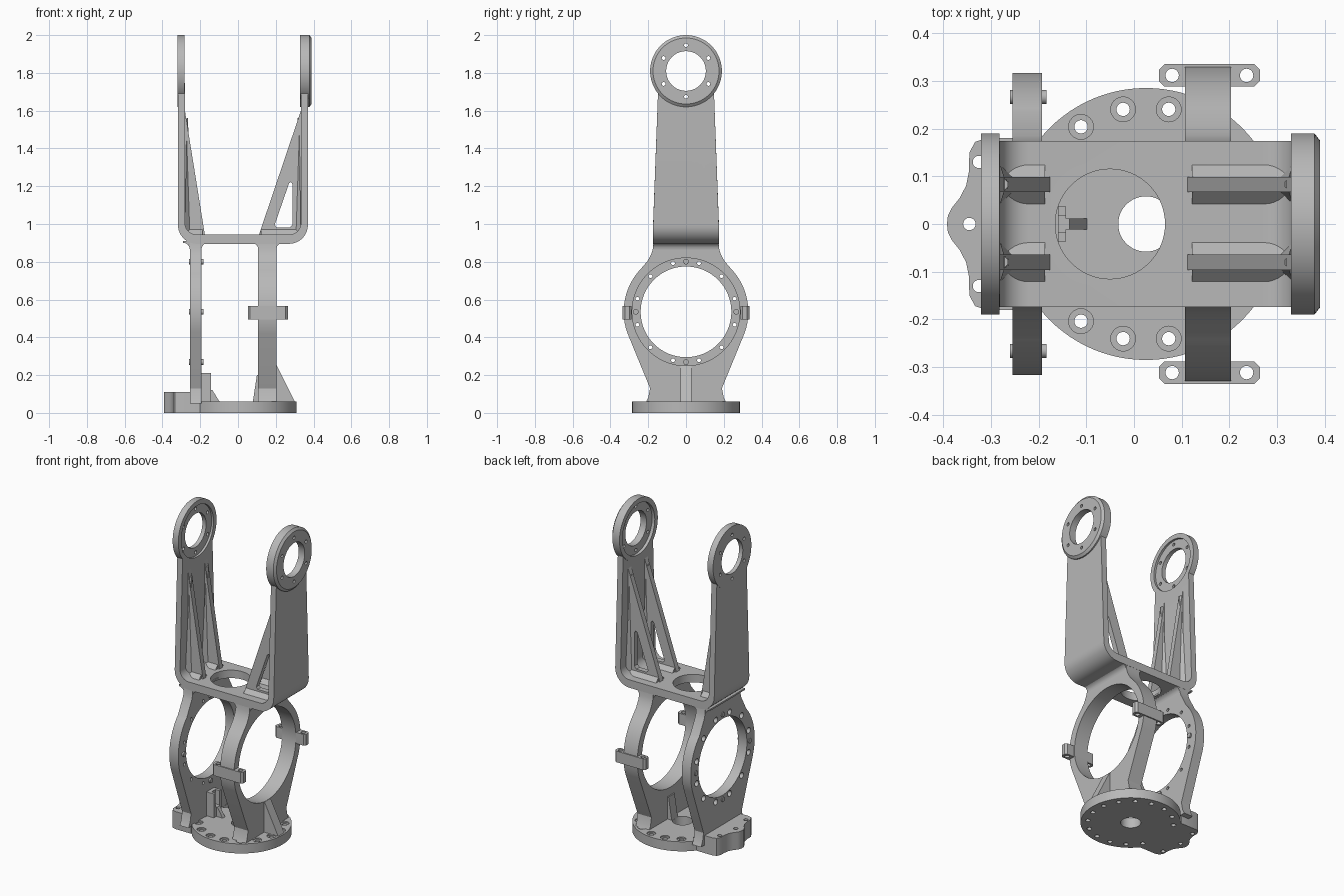
import bpy, bmesh, math
from mathutils import Vector

cube = bpy.data.objects.get("Cube")
if cube:
    bpy.data.objects.remove(cube, do_unlink=True)

metal = bpy.data.materials.new("cast grey metal")
metal.use_nodes = True
GREY = (0.48, 0.48, 0.48, 1)
metal.diffuse_color = GREY
metal.node_tree.nodes["Principled BSDF"].inputs["Base Color"].default_value = GREY

AXES = {"x": lambda u, v, w: (w, u, v),
        "y": lambda u, v, w: (u, w, v),
        "z": lambda u, v, w: (u, v, w)}


def circle(u, v, r, n=48):
    return arc(u, v, r, 0, 360 - 360 / n, n)


def arc(u, v, r, a, b, n):
    angles = [math.radians(a + (b - a) * i / (n - 1)) for i in range(n)]
    return [(u + r * math.cos(t), v + r * math.sin(t)) for t in angles]


def ring_points(u, v, r, n, start=0):
    return arc(u, v, r, start, start + 360 - 360 / n, n)


def add_prism(bm, pts, axis, a, b, end_scale=1):
    """Extrude a 2D outline along an axis; the far end may shrink."""
    place = AXES[axis]
    cu = sum(p[0] for p in pts) / len(pts)
    cv = sum(p[1] for p in pts) / len(pts)
    near = [bm.verts.new(place(u, v, a)) for u, v in pts]
    far = [bm.verts.new(place(cu + (u - cu) * end_scale, cv + (v - cv) * end_scale, b))
           for u, v in pts]
    faces = [bm.faces.new(near), bm.faces.new(far)]
    for i in range(len(pts)):
        j = (i + 1) % len(pts)
        faces.append(bm.faces.new((near[i], near[j], far[j], far[i])))
    bmesh.ops.recalc_face_normals(bm, faces=faces)


def part(name, *prisms):
    bm = bmesh.new()
    for p in prisms:
        add_prism(bm, *p)
    mesh = bpy.data.meshes.new(name)
    bm.to_mesh(mesh)
    bm.free()
    obj = bpy.data.objects.new(name, mesh)
    bpy.context.collection.objects.link(obj)
    mesh.materials.append(metal)
    return obj


def cut(obj, *prisms):
    """Subtract prisms and bake the result into the part."""
    cutter = part("cutter", *prisms)
    cutter.hide_render = True
    mod = obj.modifiers.new("cut", "BOOLEAN")
    mod.operation, mod.solver, mod.object = "DIFFERENCE", "EXACT", cutter
    bpy.context.view_layer.update()
    baked = bpy.data.meshes.new_from_object(
        obj.evaluated_get(bpy.context.evaluated_depsgraph_get()))
    obj.modifiers.clear()
    obj.data = baked
    bpy.data.objects.remove(cutter, do_unlink=True)


def mirrored(half):
    """Close a half outline by reflecting it across u = 0."""
    return half + [(-u, v) for u, v in reversed(half) if abs(u) > 1e-6]


# Base disc with counterbored bolt circle
CX = 0.025
bolts = ring_points(CX, 0, 0.245, 16, 11.25)
base = part("base_disc", (circle(CX, 0, 0.285, 96), "z", 0, 0.06))
cut(base, (circle(CX, 0, 0.058), "z", -0.1, 0.2),
    *[(circle(u, v, 0.014, 20), "z", -0.1, 0.2) for u, v in bolts])
cut(base, *[(circle(u, v, 0.026, 24), "z", 0.052, 0.2) for u, v in bolts])

# Side flange with a rounded lug
half = [(0.18, -0.2), (0.18, -0.31), (0.172, -0.333), (0.15, -0.345), (0.11, -0.346),
        (0.08, -0.352), (0.055, -0.365), (0.035, -0.381), (0.018, -0.39), (0, -0.392)]
flange = part("side_flange", ([(x, y) for y, x in mirrored(half)], "z", 0, 0.11))
cut(flange, *[(circle(x, y, 0.013, 20), "z", -0.1, 0.2)
              for x, y in ((-0.345, 0), (-0.325, 0.13), (-0.325, -0.13))])

# Two upright ring plates
RZ = 0.535


def ring_outline(r):
    foot = [(0.215, 0.05), (0.2, 0.08), (0.19, 0.13)]
    neck = [(0.205, 0.802), (0.185, 0.838), (0.175, 0.87), (0.172, 0.91)]
    return mirrored(foot + arc(0, RZ, r, -20, 43, 24) + neck)


left_ring = part("bolted_ring_plate", (ring_outline(0.317), "x", -0.255, -0.193))
cut(left_ring, (circle(0, RZ, 0.24, 96), "x", -0.4, 0))
holes = ring_points(0, RZ, 0.266, 12, 15)
cut(left_ring, *[(circle(u, v, 0.01, 16), "x", -0.4, 0) for u, v in holes])
cut(left_ring, *[(circle(u, v, 0.018, 20), "x", -0.4, -0.225) for u, v in holes])
part("ring_screws", *[(circle(u, v, 0.015, 16), "x", -0.26, -0.183)
                      for u, v in ring_points(0, RZ, 0.266, 4)])

right_ring = part("open_ring_plate", (ring_outline(0.33), "x", 0.107, 0.203))
cut(right_ring, (circle(0, RZ, 0.285, 96), "x", 0, 0.4))

# Clamp lugs on both sides of the open ring
for side, label in ((1, "back"), (-1, "front")):
    y0, y1 = 0.288 * side, 0.335 * side
    c = 0.012 * side
    outline = [(0.052, y0 + c), (0.064, y0), (0.252, y0), (0.264, y0 + c),
               (0.264, y1 - c), (0.252, y1), (0.064, y1), (0.052, y1 - c)]
    lug = part(label + "_clamp_lug", (outline, "z", 0.495, 0.565))
    cut(lug, *[(circle(x, (y0 + y1) / 2, 0.014, 20), "z", 0.4, 0.7) for x in (0.08, 0.236)])

# Gussets and sensor post on the base
part("outer_gusset", ([(0.195, 0.25), (0.205, 0.25), (0.3, 0.06), (0.195, 0.06)],
                      "y", -0.03, 0.03))
part("inner_gusset", ([(0.11, 0.2), (0.1, 0.2), (0.078, 0.055), (0.11, 0.055)],
                      "y", -0.03, 0.03))
post = part("small_post", ([(-0.037, 0.055), (0.037, 0.055), (0.037, 0.21), (-0.037, 0.21)],
                           "x", -0.195, -0.142))
cut(post, ([(-0.018, 0.12), (0.018, 0.12), (0.018, 0.3), (-0.018, 0.3)], "x", -0.17, -0.1))
part("post_rib", ([(-0.145, 0.12), (-0.135, 0.12), (-0.095, 0.055), (-0.145, 0.055)],
                  "y", -0.012, 0.012))

# Fork: deck and two arms as one U-shaped profile
XL, XR, R = -0.318, 0.37, 0.1
TOP, BOT, T = 1.75, 0.895, 0.037
outer = ([(XL, TOP)] + arc(XL + R, BOT + R, R, 180, 270, 12)
         + arc(XR - R, BOT + R, R, 270, 360, 12) + [(XR, TOP)])
ri = 0.06
inner = ([(XR - T, TOP)] + arc(XR - T - ri, 0.945 + ri, ri, 360, 270, 10)
         + arc(XL + T + ri, 0.945 + ri, ri, 270, 180, 10) + [(XL + T, TOP)])
fork = part("fork", (outer + inner, "y", -0.174, 0.174))
for v in fork.data.vertices:
    if v.co.z > 1.5:
        v.co.y *= 0.84
cut(fork, (circle(-0.05, 0, 0.115, 64), "z", 0.8, 1.1))

# Concave fillets where the ring plates meet the deck
for x, s in ((-0.255, -1), (-0.193, 1), (0.107, -1), (0.203, 1)):
    curve = arc(0.035, 0.865, 0.035, 180, 90, 7)
    shape = [(-0.01, 0.865)] + curve + [(0.035, 0.91), (-0.01, 0.91)]
    part("deck_fillet", ([(x + s * u, v) for u, v in shape], "y", -0.172, 0.172))

# Pivot rings at the arm tips
PZ = 1.81
left_eye = part("left_eye", (circle(0, PZ, 0.19, 80), "x", -0.282, -0.321))
right_eye = part("right_eye", (circle(0, PZ, 0.19, 80), "x", 0.329, 0.378))
right_rim = part("right_eye_chamfer", (circle(0, PZ, 0.19, 80), "x", 0.378, 0.39, 0.92))
eye_holes = [(circle(0, PZ, 0.105, 64), "x", -0.6, 0.6)]
eye_holes += [(circle(u, v, 0.01, 16), "x", -0.6, 0.6)
              for u, v in ring_points(0, PZ, 0.137, 6, 30)]
for obj in (left_eye, right_eye, right_rim, fork):
    cut(obj, *eye_holes)
for obj in (left_eye, right_eye, fork):
    cut(obj, (circle(0, PZ, 0.16, 64), "x", -0.295, 0.348))

# Triangular ribs with flared feet inside each arm
for label, wall, toe, s in (("left", XL + T, -0.175, 1), ("right", XR - T, 0.11, -1)):
    for y in (0.083, -0.08):
        back = wall - s * 0.01
        rib = part(label + "_rib", ([(toe, 0.94), (back, 0.94), (back, 1.6), (wall, 1.6)],
                                    "y", y - 0.016, y + 0.016))
        if label == "right":
            cut(rib, ([(0.194, 0.995), (0.204, 0.982), (0.275, 0.982), (0.289, 0.998),
                       (0.289, 1.21), (0.28, 1.222), (0.27, 1.215)], "y", -0.3, 0.3))
        foot = [(y - 0.042, 0.944), (y + 0.042, 0.944), (y + 0.016, 0.97), (y - 0.016, 0.97)]
        part(label + "_rib_foot", (foot, "x", toe + s * -0.012, wall))
        root = [(wall, y - 0.042), (wall, y + 0.042),
                (wall + s * 0.026, y + 0.016), (wall + s * 0.026, y - 0.016)]
        part(label + "_rib_root", (root, "z", 0.945, 1.56, 0.3))

# Smooth the curved sides, keep crisp edges
bpy.ops.object.select_all(action="DESELECT")
for obj in bpy.context.scene.objects:
    if obj.type == "MESH" and metal.name in obj.data.materials:
        obj.select_set(True)
        bpy.context.view_layer.objects.active = obj
bpy.ops.object.shade_smooth_by_angle(angle=math.radians(30))
